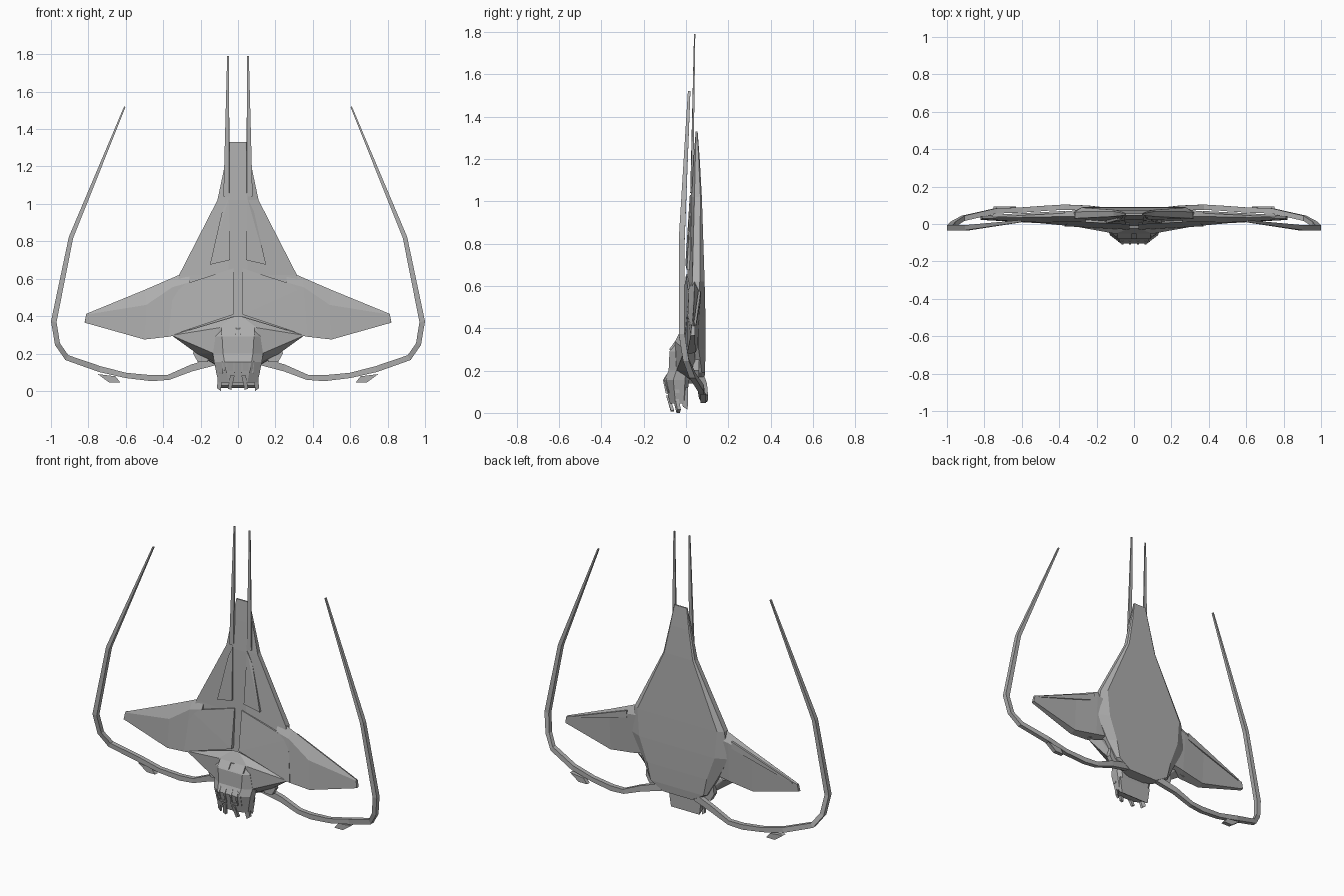
import bpy, bmesh, math
from mathutils import Vector

cube = bpy.data.objects.get("Cube")
if cube:
    bpy.data.objects.remove(cube, do_unlink=True)

grey = bpy.data.materials.new("hull grey")
grey.use_nodes = True
grey.diffuse_color = (0.42, 0.42, 0.42, 1)
grey.node_tree.nodes["Principled BSDF"].inputs["Base Color"].default_value = (0.42, 0.42, 0.42, 1)


def finish(bm, name):
    bmesh.ops.recalc_face_normals(bm, faces=bm.faces)
    mesh = bpy.data.meshes.new(name)
    bm.to_mesh(mesh)
    bm.free()
    mesh.materials.append(grey)
    ob = bpy.data.objects.new(name, mesh)
    bpy.context.collection.objects.link(ob)
    return ob


def sides(build, name, *args):
    """Build a part on the left (+x) and its mirror on the right."""
    build("left_" + name, *args, sx=1)
    build("right_" + name, *args, sx=-1)


def solid(name, pts, sx=1):
    """Convex faceted block around a few corner points."""
    bm = bmesh.new()
    for x, y, z in pts:
        bm.verts.new((x * sx, y, z))
    res = bmesh.ops.convex_hull(bm, input=bm.verts)
    loose = {g for g in res["geom_interior"] + res["geom_unused"] if isinstance(g, bmesh.types.BMVert)}
    if loose:
        bmesh.ops.delete(bm, geom=list(loose), context='VERTS')
    bmesh.ops.dissolve_limit(bm, angle_limit=math.radians(1), verts=bm.verts, edges=bm.edges)
    return finish(bm, name)


def both(pts):
    return pts + [(-x, y, z) for x, y, z in pts]


def plate(name, pts, depth, sx=1):
    """Panel with the given front corners, thickened towards +y."""
    return solid(name, pts + [(x, y + depth, z) for x, y, z in pts], sx)


def loft(name, rings, sx=1):
    """Skin a list of equal-sized closed sections and cap the ends."""
    bm = bmesh.new()
    vs = [[bm.verts.new((x * sx, y, z)) for x, y, z in r] for r in rings]
    for a, b in zip(vs, vs[1:]):
        n = len(a)
        for i in range(n):
            j = (i + 1) % n
            bm.faces.new((a[i], a[j], b[j], b[i]))
    bm.faces.new(vs[0])
    bm.faces.new(vs[-1])
    return finish(bm, name)


def section(z, wf, w, wb, yf, ya, yc, yb):
    """Eight-sided symmetric section: front, side and back half widths."""
    half = [(wf, yf), (w, ya), (w, yc), (wb, yb)]
    return [(x, y, z) for x, y in half] + [(-x, y, z) for x, y in reversed(half)]


# Main fuselage, from the tail down to the nose
loft("fuselage", [section(*s) for s in [
    (1.33, .040, .045, .043, .046, .048, .053, .055),
    (1.20, .045, .072, .065, .035, .044, .060, .065),
    (1.02, .050, .110, .100, .022, .040, .068, .075),
    (0.62, .050, .315, .280, .005, .030, .065, .088),
    (0.45, .050, .340, .265, -.005, .012, .060, .092),
    (0.30, .050, .260, .210, -.015, .005, .060, .092),
    (0.19, .050, .200, .185, .000, .030, .075, .090),
    (0.14, .050, .110, .100, .010, .035, .075, .085)]])

# Raised shoulder panels either side of the spine groove
sides(plate, "shoulder_panel", [(.025, .000, .655), (.345, .013, .552),
                                (.372, -.012, .292), (.025, -.030, .408)], .035)

# Raised triangular tail panels
sides(plate, "tail_panel", [(.050, .018, 1.03), (.085, .022, .96),
                            (.150, .004, .675), (.042, -.003, .70)], .03)

# Twin tail blades
sides(plate, "tail_blade", [(.049, .038, 1.79), (.058, .038, 1.79), (.072, .030, 1.2),
                            (.078, .022, 1.04), (.047, .020, 1.04), (.045, .030, 1.2)], .006)

# Neck that joins the cockpit to the body
solid("neck", both([(.355, -.006, .297), (.10, -.052, .338), (.02, -.022, .398),
                    (.13, -.045, .20), (.22, .03, .20), (.29, .04, .30), (.12, .05, .14)]))

# Side intakes
sides(solid, "intake", [(x, y, z) for y in (.032, .062) for x, z in
                        ((.16, .31), (.225, .31), (.235, .245), (.24, .20), (.215, .155), (.16, .155))])

# Wings, skinned from root to tip
sides(loft, "wing", [
    [(.26, .040, .645), (.26, .010, .58), (.26, -.008, .31), (.24, .055, .33), (.26, .075, .57)],
    [(.345, .040, .607), (.35, .012, .555), (.37, -.008, .29), (.34, .055, .31), (.345, .070, .56)],
    [(.500, .038, .540), (.49, .008, .460), (.50, .004, .275), (.50, .045, .285), (.500, .055, .50)],
    [(.812, .032, .412), (.812, .026, .408), (.82, .022, .365), (.82, .042, .367), (.812, .042, .41)]])

# Thin flaps on the back of the wings
sides(plate, "wing_flap", [(.37, .058, .575), (.78, .036, .418), (.78, .036, .41), (.37, .058, .53)], .012)

# Long curved tentacles sweeping out from the nose: x, y, z, half width
path = [(.605, .015, 1.52, .004), (.893, -.020, .82, .012), (.985, -.020, .37, .015),
        (.965, .000, .25, .014), (.915, .030, .178, .015), (.74, .070, .117, .016),
        (.60, .075, .083, .014), (.46, .085, .068, .016), (.37, .090, .073, .014),
        (.25, .085, .122, .018), (.12, .070, .160, .022)]
rings = []
for i, (x, y, z, h) in enumerate(path):
    a, b = path[max(i - 1, 0)], path[min(i + 1, len(path) - 1)]
    d = Vector((b[0] - a[0], b[2] - a[2])).normalized()
    nx, nz, t = -d.y * h, d.x * h, min(h * 1.5, .014)
    rings.append([(x + s * nx, y + u * t, z + s * nz) for s, u in ((1, 1), (1, -1), (-1, -1), (-1, 1))])
sides(loft, "tentacle", rings)

# Small fins under the tentacles
sides(plate, "tentacle_fin", [(.75, .068, .09), (.69, .068, .046), (.63, .068, .046), (.655, .068, .078)], .026)

# Cockpit pod
loft("cockpit", [section(*s) for s in [
    (.34, .080, .102, .080, -.045, -.030, .000, .030),
    (.29, .085, .120, .100, -.078, -.050, .000, .030),
    (.20, .080, .134, .110, -.082, -.045, .000, .030),
    (.155, .072, .128, .105, -.103, -.060, -.005, .015),
    (.045, .050, .105, .090, -.075, -.050, -.010, .000)]])

# Rear chin plate below the cockpit
solid("chin_plate", both([(.10, .008, .015), (.115, .010, .12), (.112, -.03, .12),
                          (.102, -.015, .03), (.06, .008, .015)]))

# Brow plates over the cockpit
sides(plate, "brow_plate", [(.012, -.052, .338), (.088, -.052, .338), (.09, -.080, .300), (.012, -.080, .300)], .012)

# Window frames: two posts and a sill around each front and side window
for tag, a, b in (("front", (.022, -.0), (.062, -.0)), ("side", (.080, .014), (.115, .045))):
    for k, (x, dy) in enumerate((a, b)):
        sides(plate, f"{tag}_window_post_{k + 1}",
              [(x - .005, dy - .090, .185), (x + .005, dy - .090, .185), (x + .005, dy - .109, .155),
               (x + .003, dy - .096, .095), (x - .007, dy - .096, .095), (x - .005, dy - .109, .155)], .02)
    sides(plate, f"{tag}_window_sill",
          [(a[0], a[1] - .097, .106), (b[0], b[1] - .097, .106),
           (b[0] - .003, b[1] - .094, .092), (a[0], a[1] - .094, .092)], .02)

# Downward fangs at the front and sides of the cockpit
sides(plate, "front_fang", [(.018, -.094, .082), (.042, -.094, .082), (.054, -.072, .012), (.036, -.072, .006)], .016)
sides(plate, "side_fang", [(.082, -.068, .09), (.108, -.055, .09), (.112, -.040, .015), (.092, -.045, .0)], .016)
